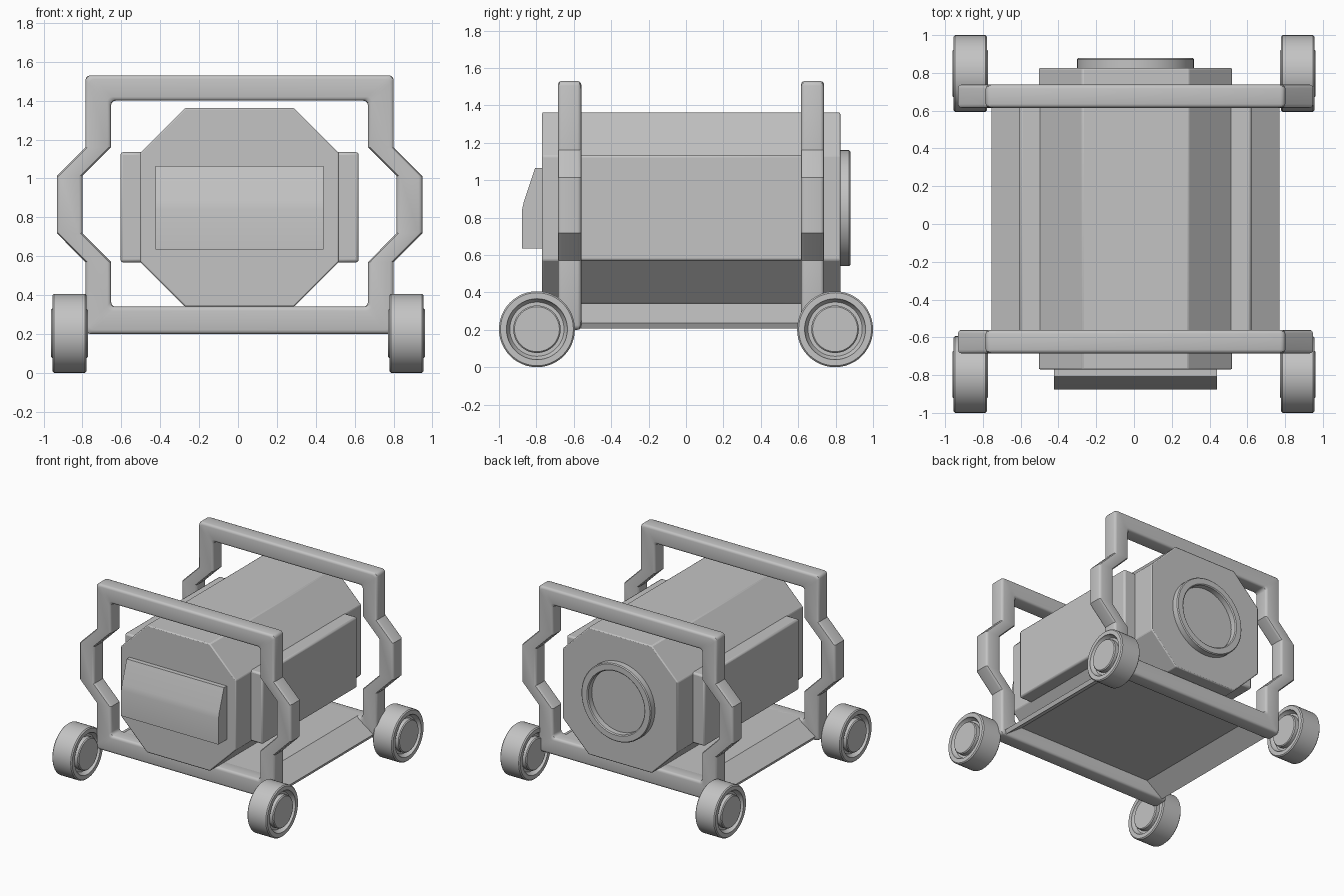
import bpy, bmesh, math
from mathutils import Matrix

cube = bpy.data.objects.get("Cube")
if cube:
    bpy.data.objects.remove(cube, do_unlink=True)

grey = bpy.data.materials.new("plain_grey")
grey.use_nodes = True
COLOUR = (0.55, 0.55, 0.55, 1)
grey.diffuse_color = COLOUR
grey.node_tree.nodes["Principled BSDF"].inputs["Base Color"].default_value = COLOUR

CX = 0.008  # body and frames sit a hair off centre


def finish(name, bm, bevel=0, smooth=32):
    """Turn a bmesh into a shaded object with an optional edge bevel."""
    bmesh.ops.recalc_face_normals(bm, faces=bm.faces)
    mesh = bpy.data.meshes.new(name)
    bm.to_mesh(mesh)
    bm.free()
    mesh.materials.append(grey)
    obj = bpy.data.objects.new(name, mesh)
    bpy.context.collection.objects.link(obj)
    if bevel:
        mod = obj.modifiers.new("Bevel", "BEVEL")
        mod.width = bevel
        mod.segments = 2
        mod.limit_method = "ANGLE"
        mod.angle_limit = math.radians(30)
    bpy.ops.object.select_all(action="DESELECT")
    obj.select_set(True)
    bpy.context.view_layer.objects.active = obj
    bpy.ops.object.shade_smooth_by_angle(angle=math.radians(smooth))
    return obj


def prism(name, outline, y0, y1, **kw):
    """Extrude an (x, z) outline along y."""
    bm = bmesh.new()
    face = bm.faces.new([bm.verts.new((x + CX, y0, z)) for x, z in outline])
    new = bmesh.ops.extrude_face_region(bm, geom=[face])["geom"]
    verts = [v for v in new if isinstance(v, bmesh.types.BMVert)]
    bmesh.ops.translate(bm, verts=verts, vec=(0, y1 - y0, 0))
    return finish(name, bm, **kw)


def lathe(name, profile, matrix, steps=48):
    """Spin a (radius, height) profile round z, then place it."""
    bm = bmesh.new()
    verts = [bm.verts.new((r, 0, h)) for r, h in profile]
    edges = [bm.edges.new(pair) for pair in zip(verts, verts[1:])]
    bmesh.ops.spin(bm, geom=verts + edges, cent=(0, 0, 0), axis=(0, 0, 1),
                   angle=math.tau, steps=steps)
    bmesh.ops.remove_doubles(bm, verts=bm.verts, dist=0.0005)
    bmesh.ops.transform(bm, matrix=matrix, verts=bm.verts)
    return finish(name, bm)


def mirrored(side):
    """Close a right-hand (x, z) chain with its mirror image."""
    return side + [(-x, z) for x, z in reversed(side)]


def frame_loop(x, z0, z1, kink, radius=0.025):
    """Rectangular loop with rounded corners and outward-kinked sides."""
    bottom, top = [], []
    for k in range(4):
        a = math.radians(30 * k)
        dx, dz = radius * (1 - math.sin(a)), radius * (1 - math.cos(a))
        bottom.append((x - dx, z0 + dz))
        top.insert(0, (x - dx, z1 - dz))
    middle = [(x, 0.57), (x + 0.147, 0.718), (x + 0.147, 1.013), (x, 1.16)]
    return mirrored(bottom + middle + top)


# Octagonal main body
octagon = mirrored([(0.28, 0.34), (0.512, 0.572), (0.512, 1.13), (0.28, 1.362)])
prism("main_body", octagon, -0.77, 0.825, bevel=0.008)

# Side panels filling the gap between the two frames
for label, s in (("left", 1), ("right", -1)):
    box = [(s * 0.49, 0.568), (s * 0.613, 0.568), (s * 0.613, 1.135), (s * 0.49, 1.135)]
    prism(f"{label}_side_panel", box, -0.575, 0.63, bevel=0.014)

# Base tray: a thin folded sheet, hollow underneath
tray = [(0.604, 0.31), (0.748, 0.206), (0.763, 0.235), (0.613, 0.34)]
prism("base_tray", mirrored(tray), -0.62, 0.68, smooth=20)

# Two carrying frames with kinked sides and rounded bars
outer = frame_loop(0.793, 0.2, 1.53, 0.147)
inner = frame_loop(0.661, 0.34, 1.40, 0.147)
for label, y0, y1 in (("front", -0.685, -0.56), ("back", 0.615, 0.738)):
    section = []  # rounded bar section: (share from outer to inner, y)
    for ct, cy, start in ((0.85, y1 - 0.02, 0), (0.15, y1 - 0.02, 90),
                          (0.15, y0 + 0.02, 180), (0.85, y0 + 0.02, 270)):
        for k in range(4):
            a = math.radians(start + 30 * k)
            section.append((ct + 0.15 * math.cos(a), cy + 0.02 * math.sin(a)))
    bm = bmesh.new()
    rings = [[bm.verts.new((ox + (ix - ox) * t + CX, y, oz + (iz - oz) * t))
              for (ox, oz), (ix, iz) in zip(outer, inner)] for t, y in section]
    for k, a in enumerate(rings):
        b = rings[(k + 1) % len(rings)]
        for i in range(len(a)):
            j = (i + 1) % len(a)
            bm.faces.new((a[i], a[j], b[j], b[i]))
    finish(label + "_frame", bm)

# Front display hood, sloping back at the top
bm = bmesh.new()
side = [(-0.76, 0.635), (-0.877, 0.635), (-0.877, 0.84), (-0.867, 0.885),
        (-0.807, 1.065), (-0.76, 1.065)]
ends = [[bm.verts.new((x + CX, y, z)) for y, z in side] for x in (-0.432, 0.432)]
for end in ends:
    bm.faces.new(end)
for i in range(len(side)):
    j = (i + 1) % len(side)
    bm.faces.new((ends[0][i], ends[0][j], ends[1][j], ends[1][i]))
finish("front_display", bm)

# Round port at the back
port = [(0.31, 0), (0.31, 0.05), (0.303, 0.057), (0.258, 0.057), (0.25, 0.05),
        (0.25, 0.006), (0, 0.006)]
lathe("back_port", port, Matrix.Translation((CX, 0.822, 0.85)) @ Matrix.Rotation(-math.pi / 2, 4, "X"))

# Wheels: grooved on both faces with a raised hub
half = [(0, 0.095), (0.12, 0.095), (0.127, 0.088), (0.127, 0.055), (0.145, 0.055),
        (0.16, 0.075), (0.163, 0.088), (0.195, 0.088), (0.203, 0.08)]
wheel = half + [(r, -h) for r, h in reversed(half)]
for y_label, y in (("front", -0.797), ("back", 0.797)):
    for x_label, s in (("left", 1), ("right", -1)):
        place = Matrix.Translation((s * 0.867, y, 0.203)) @ Matrix.Rotation(math.pi / 2, 4, "Y")
        lathe(f"{y_label}_{x_label}_wheel", wheel, place)
